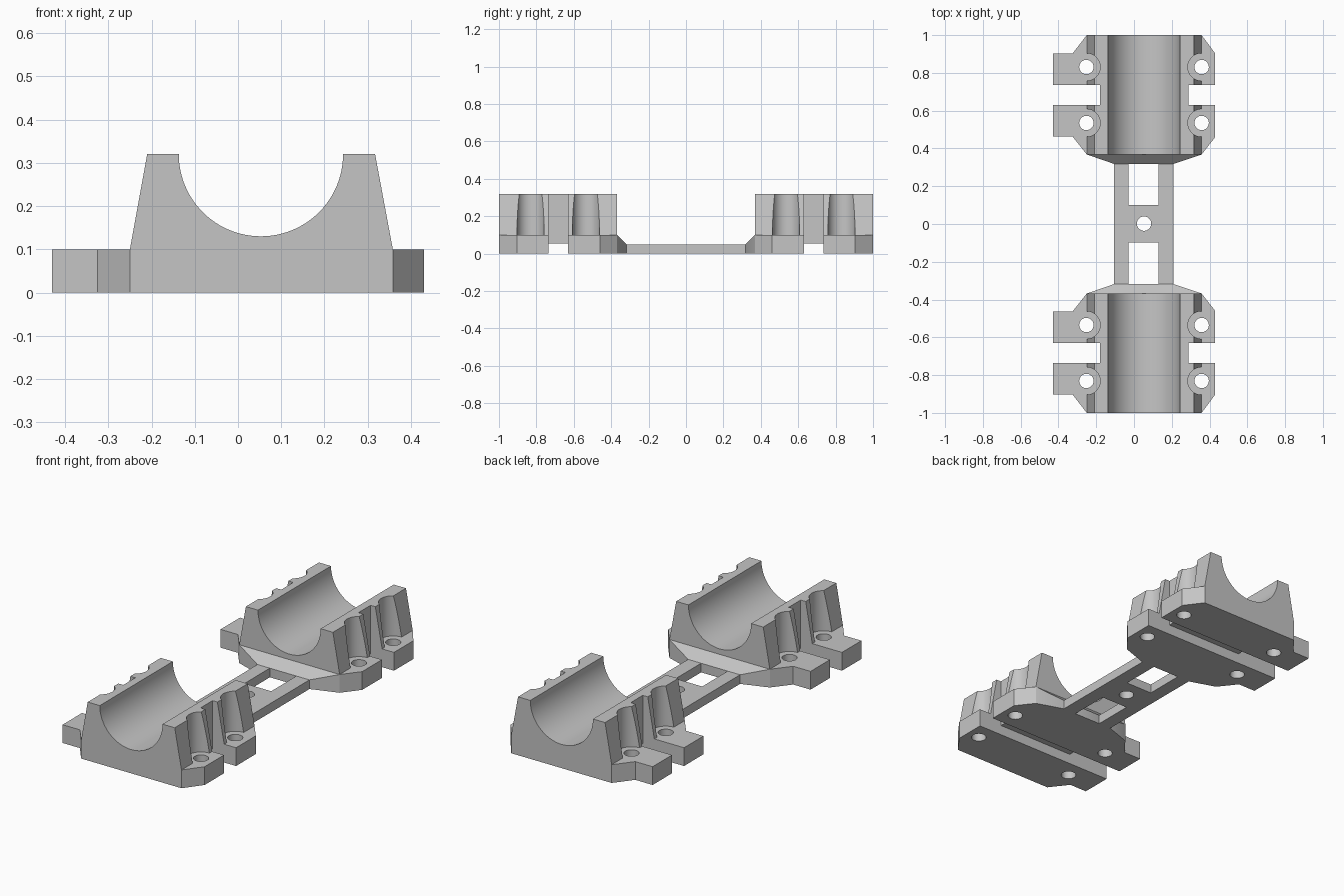
import bpy, bmesh
from math import cos, sin, pi
from mathutils import Matrix

if "Cube" in bpy.data.objects:
    bpy.data.objects.remove(bpy.data.objects["Cube"], do_unlink=True)

grey = bpy.data.materials.new("plain grey")
grey.use_nodes = True
grey.diffuse_color = (0.56, 0.56, 0.56, 1)
grey.node_tree.nodes["Principled BSDF"].inputs["Base Color"].default_value = grey.diffuse_color

CX = 0.053          # centre line of the cradles
MID = 0.683         # middle of a cradle along y
HOLE_X, HOLE_Y = 0.305, 0.148


def solid(name, rings):
    """Solid between two matching outlines."""
    bm = bmesh.new()
    low, high = [[bm.verts.new(p) for p in ring] for ring in rings]
    bm.faces.new(low)
    bm.faces.new(high)
    for i in range(len(low)):
        j = (i + 1) % len(low)
        bm.faces.new((low[i], low[j], high[j], high[i]))
    bmesh.ops.recalc_face_normals(bm, faces=bm.faces)
    mesh = bpy.data.meshes.new(name)
    bm.to_mesh(mesh)
    bm.free()
    mesh.materials.append(grey)
    ob = bpy.data.objects.new(name, mesh)
    bpy.context.collection.objects.link(ob)
    return ob


def plate(name, outline, z0, z1):
    return solid(name, [[(x, y, z) for x, y in outline] for z in (z0, z1)])


def box(name, x0, x1, y0, y1, z0, z1):
    return plate(name, [(x0, y0), (x1, y0), (x1, y1), (x0, y1)], z0, z1)


def rod(name, x, y, r, z0, z1):
    ring = [(x + r * cos(a * pi / 24), y + r * sin(a * pi / 24)) for a in range(48)]
    return plate(name, ring, z0, z1)


def combine(ob, other, operation):
    """Apply a boolean and discard the helper."""
    other.hide_render = True
    mod = ob.modifiers.new(operation, 'BOOLEAN')
    mod.operation, mod.solver, mod.object = operation, 'EXACT', other
    graph = bpy.context.evaluated_depsgraph_get()
    mesh = bpy.data.meshes.new_from_object(ob.evaluated_get(graph))
    ob.modifiers.clear()
    ob.data = mesh
    bpy.data.objects.remove(other, do_unlink=True)


def smooth(ob):
    bpy.ops.object.select_all(action='DESELECT')
    ob.select_set(True)
    bpy.context.view_layer.objects.active = ob
    bpy.ops.object.shade_smooth_by_angle(angle=0.5)


# Saddle: sloping walls around a half-round trough
arc = [(CX + 0.19 * cos(a * pi / 48), 0.32 - 0.19 * sin(a * pi / 48)) for a in range(49)]
profile = [(-0.25, 0.1), (0.358, 0.1), (0.317, 0.32)] + arc + [(-0.21, 0.32)]
cradle = solid("back_cradle", [[(x, y, z) for x, z in profile] for y in (0.368, 1)])

holes = [(CX + sx * HOLE_X, MID + sy * HOLE_Y) for sx in (-1, 1) for sy in (-1, 1)]
for x, y in holes:
    combine(cradle, rod("bolt_clearance", x, y, 0.073, 0.1, 0.5), 'DIFFERENCE')

# Base with bolt pads, long on one side and short on the other
base = plate("base", [
    (-0.25, 0.368), (0.358, 0.368), (0.43, 0.46), (0.43, 0.903), (0.358, 1),
    (-0.25, 1), (-0.325, 0.903), (-0.43, 0.903), (-0.43, 0.463), (-0.325, 0.463)], 0, 0.1)
combine(cradle, base, 'UNION')

# Ramp down to the bridge
wide, narrow = (-0.25, 0.358), (-0.105, 0.21)
ramp = solid("ramp", [[(wide[0], 0.368, 0), (wide[1], 0.368, 0),
                       (narrow[1], 0.318, 0), (narrow[0], 0.318, 0)],
                      [(wide[0], 0.368, 0.1), (wide[1], 0.368, 0.1),
                       (narrow[1], 0.318, 0.05), (narrow[0], 0.318, 0.05)]])
combine(cradle, ramp, 'UNION')

# Strap slots at both sides and across the underside, then bolt holes
for x0, x1, top in ((-1, -0.18, 1), (0.288, 1, 1), (-1, 1, 0.055)):
    combine(cradle, box("strap_slot", x0, x1, MID - 0.052, MID + 0.052, -1, top), 'DIFFERENCE')
for x, y in holes:
    combine(cradle, rod("bolt_hole", x, y, 0.038, -1, 0.2), 'DIFFERENCE')
smooth(cradle)

# Mirrored front cradle
front = cradle.copy()
front.data = cradle.data.copy()
front.name = "front_cradle"
bpy.context.collection.objects.link(front)
front.data.transform(Matrix.Scale(-1, 4, (0, 1, 0)))
front.data.flip_normals()

# Bridge with two windows and a central hole
bridge = box("bridge", *narrow, -0.318, 0.318, 0, 0.05)
for y0, y1 in ((0.1, 0.318), (-0.318, -0.097)):
    combine(bridge, box("window", -0.03, 0.131, y0, y1 + (0.01 if y1 > 0 else 0), -1, 1)
            if y0 > 0 else box("window", -0.03, 0.131, y0 - 0.01, y1, -1, 1), 'DIFFERENCE')
combine(bridge, rod("centre_hole", CX, 0.002, 0.038, -1, 1), 'DIFFERENCE')
smooth(bridge)
